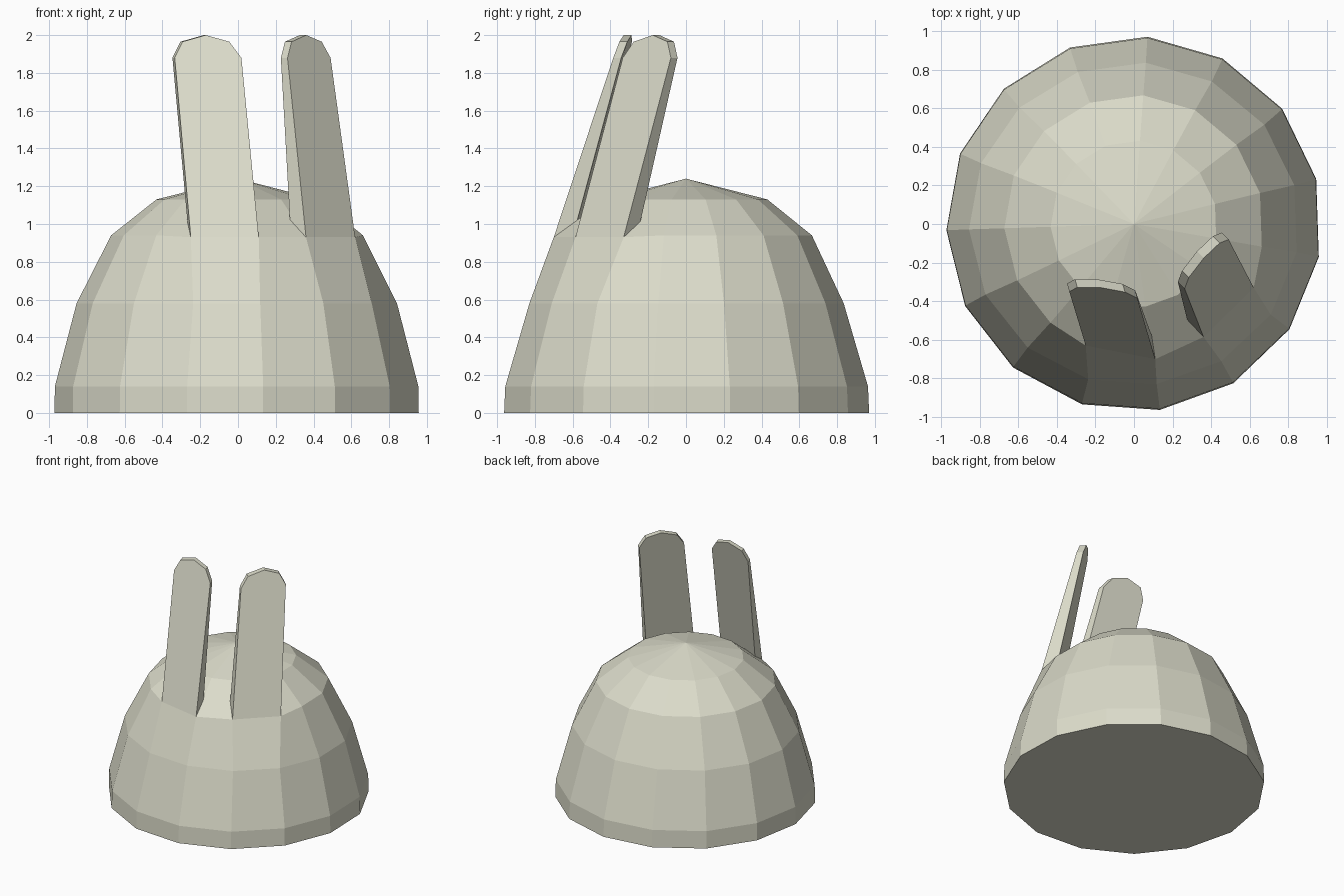
import bpy, bmesh, math
from mathutils import Vector

if "Cube" in bpy.data.objects:
    bpy.data.objects.remove(bpy.data.objects["Cube"])

mat = bpy.data.materials.new("pale stone grey")
mat.diffuse_color = (0.71, 0.71, 0.59, 1)
mat.use_nodes = True
mat.node_tree.nodes["Principled BSDF"].inputs["Base Color"].default_value = mat.diffuse_color


def make_object(name, bm):
    bmesh.ops.recalc_face_normals(bm, faces=bm.faces)
    me = bpy.data.meshes.new(name)
    bm.to_mesh(me)
    bm.free()
    me.materials.append(mat)
    ob = bpy.data.objects.new(name, me)
    bpy.context.collection.objects.link(ob)


# Front base corners of the two upright blades (left, right)
BASE_Z = 0.93
base_a = ((-0.25, -0.63), (0.11, -0.70))
base_b = ((0.36, -0.585), (0.62, -0.33))

# Dome: 15-sided rings (x radius, y radius, z), front of ring 3 meets the blades
SIDES, START = 15, 13.9
rings = [(0.972, 0.972, 0), (0.97, 0.966, 0.14), (0.855, 0.837, 0.58),
         (0.672, 0.668, 0.94), (0.432, 0.432, 1.13)]
snap = dict(zip((10, 11, 12, 13), base_a + base_b))
bm = bmesh.new()
loops = []
for r, (rx, ry, z) in enumerate(rings):
    loop = []
    for i in range(SIDES):
        a = math.radians(START + i * 360 / SIDES)
        x, y, h = rx * math.cos(a), ry * math.sin(a), z
        if r == 3 and i in snap:
            (x, y), h = snap[i], BASE_Z
        loop.append(bm.verts.new((x, y, h)))
    loops.append(loop)
apex = bm.verts.new((0, 0, 1.24))
bm.faces.new(loops[0])
for i in range(SIDES):
    j = (i + 1) % SIDES
    for lo, hi in zip(loops, loops[1:]):
        bm.faces.new((lo[i], lo[j], hi[j], hi[i]))
    bm.faces.new((loops[-1][i], loops[-1][j], apex))
make_object("dome", bm)


# Blades: flat leaning slabs with a faceted round tip
def blade(name, base, top, back_base, back_top):
    (bl, br), (tl, tr) = base, top
    bl, br = Vector((*bl, BASE_Z)), Vector((*br, BASE_Z))
    tl, tr = Vector((*tl, 1.88)), Vector((*tr, 1.88))
    rise = ((tl + tr) - (bl + br)).normalized()
    rise /= rise.z
    tip = [tr.lerp(tl, t) + rise * h
           for t, h in ((0, 0), (0.16, 0.085), (0.5, 0.12), (0.86, 0.085), (1, 0))]
    front = [bl, br] + tip
    back = [p + Vector(back_base if i < 2 else back_top) for i, p in enumerate(front)]
    bm = bmesh.new()
    f = [bm.verts.new(p) for p in front]
    b = [bm.verts.new(p) for p in back]
    bm.faces.new(f)
    bm.faces.new(b[::-1])
    for i in range(len(f)):
        j = (i + 1) % len(f)
        bm.faces.new((f[i], b[i], b[j], f[j]))
    make_object(name, bm)


blade("left_blade", base_a, ((-0.335, -0.35), (0.018, -0.385)),
      (-0.01, 0.10, 0), (-0.012, 0.042, 0))
blade("right_blade", base_b, ((0.262, -0.335), (0.49, -0.08)),
      (-0.08, 0.07, 0), (-0.035, 0.035, 0))
